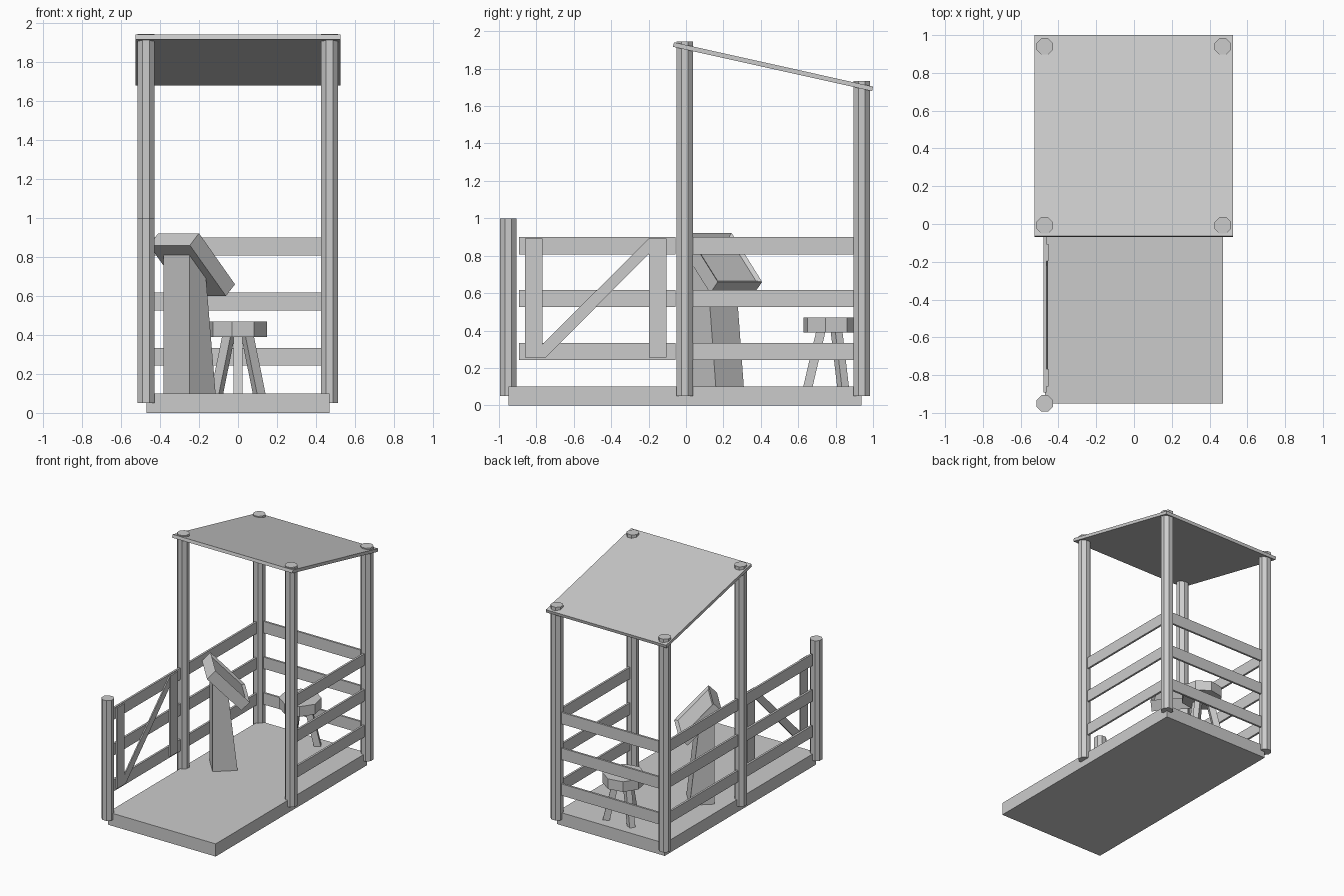
import bpy, bmesh, math
from mathutils import Vector, Matrix

if "Cube" in bpy.data.objects:
    bpy.data.objects.remove(bpy.data.objects["Cube"])


def make(name, bm, mat=None):
    if mat:
        bm.transform(mat)
    bmesh.ops.recalc_face_normals(bm, faces=bm.faces)
    me = bpy.data.meshes.new(name)
    bm.to_mesh(me)
    bm.free()
    ob = bpy.data.objects.new(name, me)
    bpy.context.collection.objects.link(ob)
    return ob


def box(name, x, y, z):
    bm = bmesh.new()
    bmesh.ops.create_cube(bm, size=1)
    for v in bm.verts:
        v.co = [r[0] if c < 0 else r[1] for c, r in zip(v.co, (x, y, z))]
    return make(name, bm)


def prism(name, profile, axis, lo, hi, mat=None, inset_edge=None):
    """Extrude a 2D profile along axis 0 (profile = y,z) or axis 1 (profile = x,z)."""
    bm = bmesh.new()
    place = lambda a, b, t: (t, a, b) if axis == 0 else (a, t, b)
    rings = [[bm.verts.new(place(a, b, t)) for a, b in profile] for t in (lo, hi)]
    bm.faces.new(rings[0])
    bm.faces.new(rings[1][::-1])
    n = len(profile)
    sides = [bm.faces.new((rings[0][i], rings[1][i], rings[1][(i + 1) % n], rings[0][(i + 1) % n]))
             for i in range(n)]
    if inset_edge is not None:
        bmesh.ops.recalc_face_normals(bm, faces=bm.faces)
        face = sides[inset_edge]
        bmesh.ops.inset_region(bm, faces=[face], thickness=0.03)
        shift = face.normal * -0.015
        for v in face.verts:
            v.co += shift
    return make(name, bm, mat)


def cylinder(name, x, y, z0, z1, r, turn):
    bm = bmesh.new()
    bmesh.ops.create_cone(bm, cap_ends=True, segments=8, radius1=r, radius2=r, depth=z1 - z0)
    m = Matrix.Translation((x, y, (z0 + z1) / 2)) @ Matrix.Rotation(math.radians(turn), 4, 'Z')
    return make(name, bm, m)


# Floor and sloped roof
box("floor", (-0.47, 0.47), (-0.95, 0.937), (0, 0.1))
prism("roof", [(-0.07, 1.917), (-0.064, 1.941), (1.0, 1.704), (0.995, 1.68)], 0, -0.527, 0.525)

# Posts
for name, x, y, top in (("front_left_post", -0.473, -0.007, 1.945), ("front_right_post", 0.47, -0.007, 1.945),
                        ("back_left_post", -0.473, 0.94, 1.735), ("back_right_post", 0.47, 0.94, 1.735),
                        ("gate_post", -0.473, -0.95, 1.0)):
    cylinder(name, x, y, 0.05, top, 0.047, 22.5)

# Fence rails on both sides and the back, and the gate rails
for i, z in enumerate((0.242, 0.525, 0.807)):
    h = (z, z + 0.092)
    box(f"left_rail_{i}", (-0.48, -0.464), (0.0, 0.93), h)
    box(f"right_rail_{i}", (0.462, 0.478), (0.0, 0.93), h)
    box(f"back_rail_{i}", (-0.465, 0.465), (0.932, 0.948), h)
    box(f"gate_rail_{i}", (-0.48, -0.464), (-0.893, -0.055), h)

# Gate uprights and diagonal brace on the inner side
for name, y in (("gate_upright_front", -0.86), ("gate_upright_back", -0.197)):
    box(name, (-0.464, -0.453), (y, y + 0.092), (0.255, 0.893))
prism("gate_brace", [(-0.768, 0.255), (-0.75, 0.255), (-0.197, 0.812), (-0.197, 0.893), (-0.768, 0.327)],
      0, -0.464, -0.455)

# Turned lectern: leaning column and tilted head with a recessed panel
lectern = Matrix.Translation((-0.25, 0.04, 0)) @ Matrix.Rotation(math.radians(41.5), 4, 'Z')
prism("lectern_column", [(0, 0.1), (0.18, 0.1), (0.11, 0.73), (0, 0.83)], 1, 0, 0.2, lectern)
prism("lectern_head", [(0.015, 0.922), (0.262, 0.66), (0.2, 0.6), (-0.047, 0.86)], 1, -0.058, 0.258,
      lectern, inset_edge=0)

# Stool with three splayed legs
sx, sy = 0.0, 0.777
cylinder("stool_seat", sx, sy, 0.39, 0.47, 0.153, -12)
for i in range(3):
    m = Matrix.Translation((sx, sy, 0)) @ Matrix.Rotation(math.radians(-90 + 120 * i), 4, 'Z')
    prism(f"stool_leg_{i}", [(0.1, 0.1), (0.15, 0.1), (0.08, 0.4), (0.03, 0.4)], 1, -0.022, 0.022, m)
